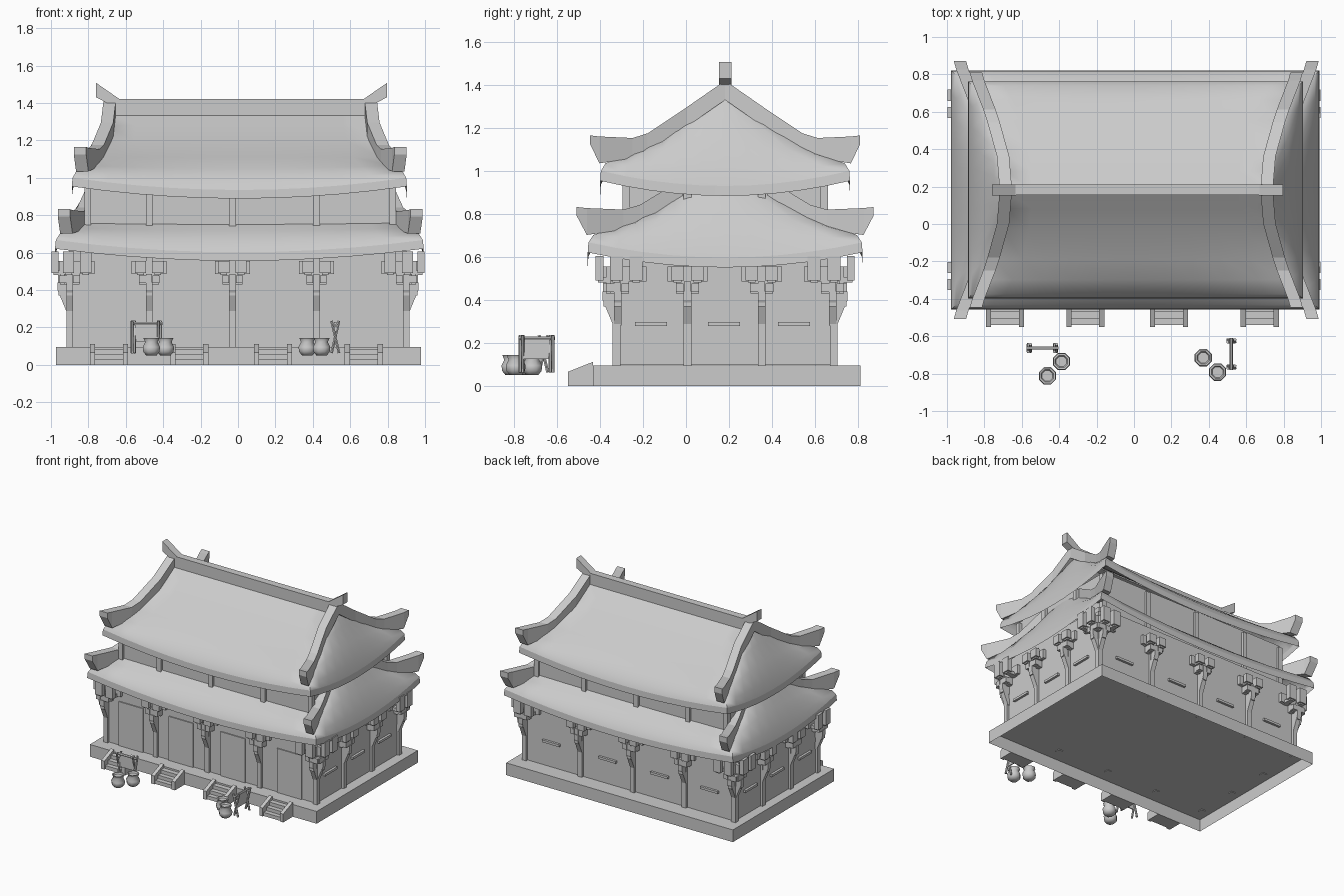
import bpy, bmesh, math
from mathutils import Vector

cube = bpy.data.objects.get("Cube")
if cube:
    bpy.data.objects.remove(cube, do_unlink=True)

grey = bpy.data.materials.new("plain_grey")
GREY = (0.6, 0.6, 0.6, 1)
grey.diffuse_color = GREY
grey.use_nodes = True
grey.node_tree.nodes["Principled BSDF"].inputs["Base Color"].default_value = GREY

CY = 0.182             # depth centre of the hall
RX = 0.012             # side centre of the roofs
HX, HY = 0.9, 0.505    # half size of the lower walls
BAY_X = (-0.9, -0.475, -0.03, 0.42, 0.9)
BAY_Y = (-0.5, -0.175, 0.17, 0.5)
DOORS = (-0.69, -0.26, 0.187, 0.672)


def finish(bm, name, smooth_angle=0):
    bmesh.ops.recalc_face_normals(bm, faces=bm.faces)
    mesh = bpy.data.meshes.new(name)
    bm.to_mesh(mesh)
    bm.free()
    mesh.materials.append(grey)
    obj = bpy.data.objects.new(name, mesh)
    bpy.context.collection.objects.link(obj)
    if smooth_angle:
        bpy.ops.object.select_all(action='DESELECT')
        obj.select_set(True)
        bpy.context.view_layer.objects.active = obj
        bpy.ops.object.shade_smooth_by_angle(angle=math.radians(smooth_angle))


def loft(bm, rings, start=True, end=True):
    """Join closed rings of points with quads, capping the chosen ends."""
    vs = [[bm.verts.new(p) for p in ring] for ring in rings]
    n = len(vs[0])
    for a, b in zip(vs, vs[1:]):
        for i in range(n):
            bm.faces.new((a[i], a[(i + 1) % n], b[(i + 1) % n], b[i]))
    if start:
        bm.faces.new(vs[0])
    if end:
        bm.faces.new(vs[-1])


def prism(bm, outline, depth, start=True):
    loft(bm, [[Vector(p) for p in outline], [Vector(p) + Vector(depth) for p in outline]], start)


def box(bm, x0, x1, y0, y1, z0, z1, bottom=True):
    prism(bm, [(x0, y0, z0), (x1, y0, z0), (x1, y1, z0), (x0, y1, z0)], (0, 0, z1 - z0), bottom)


def rod(bm, a, b, r, sides=6):
    a, b = Vector(a), Vector(b)
    q = (b - a).to_track_quat('Z', 'Y')
    circle = [q @ Vector((r * math.cos(t * math.tau / sides), r * math.sin(t * math.tau / sides), 0))
              for t in range(sides)]
    loft(bm, [[a + c for c in circle], [b + c for c in circle]])


# Platform (open underneath) and walls
bm = bmesh.new()
box(bm, -0.972, 0.979, -0.432, 0.812, 0, 0.095, bottom=False)
finish(bm, "platform")
bm = bmesh.new()
box(bm, -HX, HX, CY - HY, CY + HY, 0.096, 0.65)
finish(bm, "lower_walls")
bm = bmesh.new()
box(bm, -0.81, 0.82, CY - 0.46, CY + 0.46, 0.65, 0.98)
finish(bm, "upper_walls")

# Columns on both storeys
bm = bmesh.new()
spots = [(x, s * 0.505) for x in BAY_X for s in (-1, 1)]
spots += [(s * 0.9, y) for y in BAY_Y[1:3] for s in (-1, 1)]
for x, y in spots:
    box(bm, x - 0.018, x + 0.018, CY + y - 0.018, CY + y + 0.018, 0.09, 0.6)
    ux = RX + math.copysign(0.815, x) if abs(x) > 0.8 else x
    uy = CY + (math.copysign(0.46, y) if abs(y) > 0.4 else y)
    box(bm, ux - 0.018, ux + 0.018, uy - 0.018, uy + 0.018, 0.65, 0.96)
finish(bm, "columns")


# Brackets: 'out' points away from the wall, 's' runs along it
def bracket(bm, to_world, s, corner):
    def block(o0, o1, mid, half, z0, z1):
        prism(bm, [to_world(o0, mid - half, z0), to_world(o1, mid - half, z0),
                   to_world(o1, mid + half, z0), to_world(o0, mid + half, z0)], (0, 0, z1 - z0))
    brace = [(0, 0.28), (0.015, 0.28), (0.065, 0.4), (0.065, 0.44), (0.045, 0.44), (0, 0.33)]
    loft(bm, [[to_world(o, s + w, z) for o, z in brace] for w in (-0.018, 0.018)])
    reach, top = (0.097, 0.605) if corner else (0.078, 0.555)
    block(0, 0.03, s, 0.053, 0.43, 0.485)
    block(0, 0.06, s, 0.016, 0.37, 0.485)
    beam = s - math.copysign(0.04, s) if corner else s
    block(0, 0.025, beam, 0.094, 0.485, 0.555)
    for m in (-1, 1):
        block(0.03, 0.062, s + m * 0.036, 0.018, 0.437, 0.477)
        block(reach - 0.036, reach, beam + m * 0.046, 0.03, 0.49, top)
        block(0, reach - 0.01, beam + m * 0.046, 0.018, 0.48, 0.505)


bm = bmesh.new()
for m in (-1, 1):
    for x in BAY_X:
        bracket(bm, lambda o, s, z: Vector((s, CY + m * (HY + o), z)), x, abs(x) > 0.8)
    for y in BAY_Y:
        bracket(bm, lambda o, s, z: Vector((m * (HX + o), CY + s, z)), y, abs(y) > 0.4)
finish(bm, "brackets")

# Doors at the front, long handles on the other walls
bm = bmesh.new()
for x in DOORS:
    box(bm, x - 0.105, x + 0.105, CY - HY - 0.008, CY - HY, 0.095, 0.437)
finish(bm, "doors")
bm = bmesh.new()
for x in DOORS:
    box(bm, x - 0.075, x + 0.075, CY + HY, CY + HY + 0.018, 0.278, 0.296)
for y in (-0.345, -0.005, 0.32):
    for m in (-1, 1):
        xs = sorted((m * HX, m * (HX + 0.018)))
        box(bm, *xs, CY + y - 0.075, CY + y + 0.075, 0.278, 0.296)
finish(bm, "wall_bars")

# Steps with sloping cheeks
bm = bmesh.new()
for x in DOORS:
    for m in (-1, 1):
        x0 = x + m * 0.088 - 0.014
        prism(bm, [(x0, -0.55, 0), (x0, -0.55, 0.065), (x0, -0.432, 0.112), (x0, -0.432, 0)], (0.028, 0, 0))
    for i in range(3):
        box(bm, x - 0.08, x + 0.08, -0.54 + i * 0.035, -0.432, 0, 0.028 + i * 0.027)
finish(bm, "front_steps")

# Roofs: hip corner (x, y, z), then lift of the long and short side middles
LEVELS = [(0.69, 0.005, 1.35, 0, 0), (0.695, 0.1, 1.28, 0, 0.06), (0.71, 0.21, 1.2, 0, 0.12),
          (0.755, 0.37, 1.11, 0, 0.13), (0.82, 0.48, 1.065, -0.015, 0.06),
          (0.872, 0.557, 1.035, -0.055, -0.03), (0.892, 0.578, 1.0, -0.065, -0.07)]
SEG = 10


def roof_ring(hx, hy, z, long_lift, short_lift, k, dz):
    ring = []
    corners = [(-1, -1), (1, -1), (1, 1), (-1, 1)]
    for i, (ax, ay) in enumerate(corners):
        bx, by = corners[(i + 1) % 4]
        lift = short_lift if i % 2 else long_lift
        for j in range(SEG):
            t = j / SEG
            u = 2 * t - 1
            ring.append(Vector((RX * 0.6 + k * hx * (ax + (bx - ax) * t), CY + k * hy * (ay + (by - ay) * t),
                                z + dz + lift * (1 - u * u))))
    return ring


def make_roof(name, k, dz, first):
    bm = bmesh.new()
    loft(bm, [roof_ring(*lv, k, dz) for lv in LEVELS[first:]], False, False)
    finish(bm, name + "_roof", 60)
    # Eave board under the roof edge, open below
    x, y, z, a, b = LEVELS[-1]
    bm = bmesh.new()
    loft(bm, [roof_ring(x, y, z, a, b, k, dz), roof_ring(x + 0.004, y + 0.003, z - 0.046, a, b, k, dz)],
         False, False)
    finish(bm, name + "_eave_board", 40)
    # Hip ridges: distance out, x, bottom, top
    bars = [(0, 0.697, 1.33, 1.42), (0.18, 0.712, 1.205, 1.295), (0.36, 0.762, 1.09, 1.175),
            (0.43, 0.785, 1.06, 1.153), (0.585, 0.845, 1.035, 1.16), (0.628, 0.857, 1.125, 1.165)]
    bm = bmesh.new()
    for mx in (-1, 1):
        for my in (-1, 1):
            loft(bm, [[(RX + mx * (k * x + w), CY + my * k * o, z + dz) for w, z in
                       ((-0.033, lo), (0.033, lo), (0.033, hi), (-0.033, hi))]
                      for o, x, lo, hi in bars[first // 2:]])
    finish(bm, name + "_hip_ridges")


make_roof("upper", 1.0, 0, 0)
make_roof("lower", 1.1, -0.333, 2)

# Top ridge with upturned ends
bm = bmesh.new()
box(bm, RX - 0.7, RX + 0.7, CY - 0.028, CY + 0.028, 1.325, 1.42)
for m in (-1, 1):
    horn = [(0.777, 1.507), (0.65, 1.419), (0.68, 1.38), (0.777, 1.43)]
    prism(bm, [(RX + 0.007 + m * x, CY - 0.029, z) for x, z in horn], (0, 0.058, 0))
finish(bm, "top_ridge")

# Octagonal pots
bm = bmesh.new()
profile = [(0.03, 0.05), (0.047, 0.07), (0.05, 0.095), (0.036, 0.122), (0.046, 0.143), (0.036, 0.143), (0.03, 0.132)]
for x, y in ((-0.388, -0.735), (-0.463, -0.812), (0.37, -0.715), (0.447, -0.792)):
    loft(bm, [[(x + r * math.cos((i + .5) * math.tau / 8), y + r * math.sin((i + .5) * math.tau / 8), z)
               for i in range(8)] for r, z in profile])
finish(bm, "pots", 60)

# Racks: crossed legs at both ends, a carrying bar and a hanging cloth
bm = bmesh.new()
for cx, cy, turned in ((-0.49, -0.663, False), (0.52, -0.695, True)):
    def place(a, b, z):
        return (cx + b, cy + a, z) if turned else (cx + a, cy + b, z)
    for a in (-0.07, 0.07):
        for m in (-1, 1):
            rod(bm, place(a + m * 0.006, -m * 0.02, 0.063), place(a + m * 0.006, m * 0.02, 0.235), 0.008)
    rod(bm, place(-0.085, 0, 0.222), place(0.085, 0, 0.222), 0.009)
    cloth = [place(a, b, 0.125) for a, b in ((-0.06, -0.004), (0.06, -0.004), (0.06, 0.004), (-0.06, 0.004))]
    prism(bm, cloth, (0, 0, 0.095))
finish(bm, "racks")
